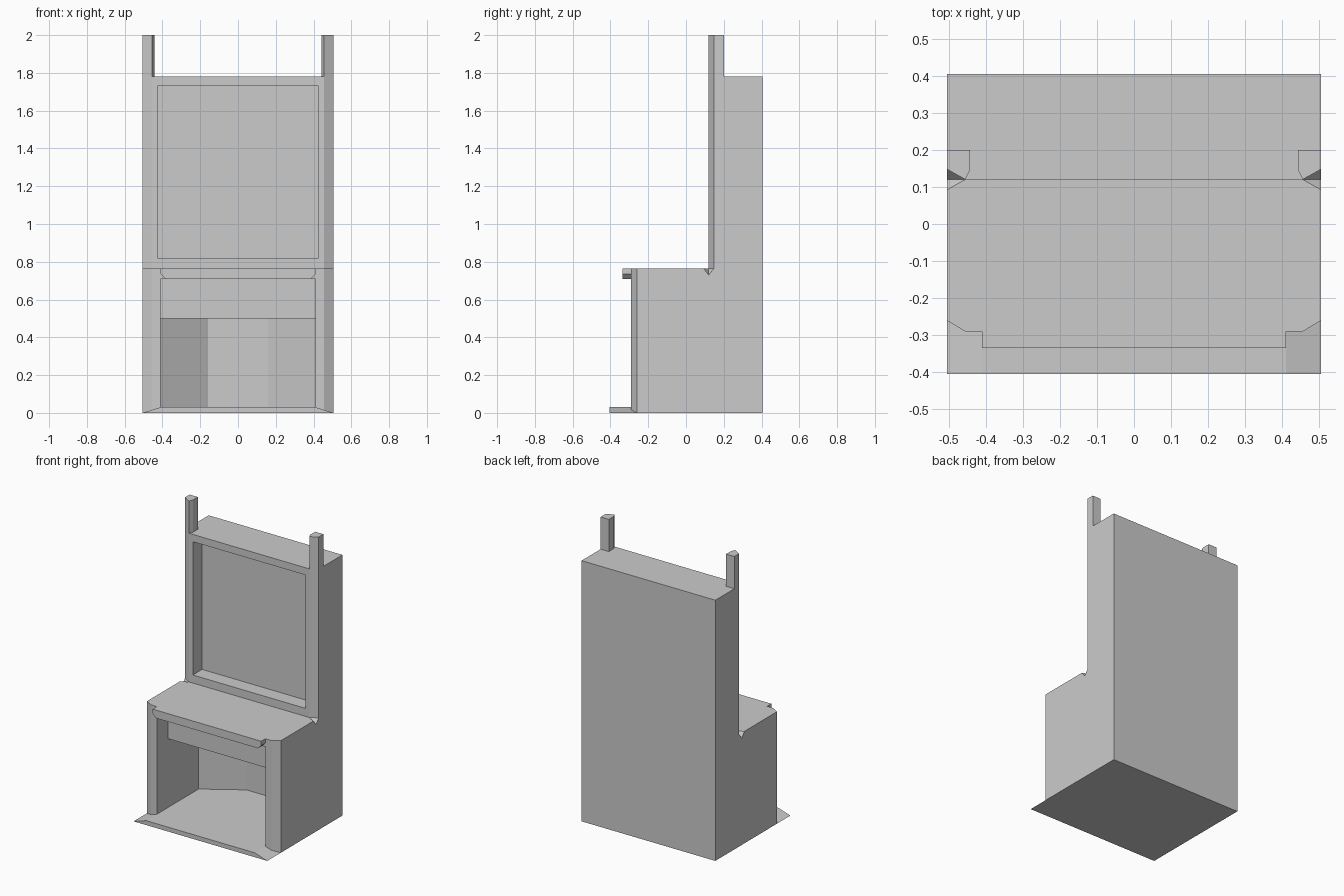
import bpy
import bmesh

cube = bpy.data.objects.get("Cube")
if cube:
    bpy.data.objects.remove(cube, do_unlink=True)

# Single plain grey
grey = bpy.data.materials.new("plain grey")
grey.use_nodes = True
colour = (0.6, 0.6, 0.6, 1)
grey.diffuse_color = colour
grey.node_tree.nodes["Principled BSDF"].inputs["Base Color"].default_value = colour

W = 0.505      # half width
BACK = 0.405   # rear plane
SEAT = 0.765   # desk top height
INNER = 0.41   # half width of the opening


def prism(name, outline, low, high, axis="z"):
    """Extrude an outline along z (outline in x, y) or along y (outline in x, z)."""
    place = (lambda p, t: (p[0], p[1], t)) if axis == "z" else (lambda p, t: (p[0], t, p[1]))
    bm = bmesh.new()
    face = bm.faces.new([bm.verts.new(place(p, low)) for p in outline])
    moved = bmesh.ops.extrude_face_region(bm, geom=[face])["geom"]
    shift = place((0, 0), high - low)
    bmesh.ops.translate(bm, vec=shift, verts=[v for v in moved if isinstance(v, bmesh.types.BMVert)])
    bmesh.ops.recalc_face_normals(bm, faces=bm.faces)
    return finish(name, bm)


def finish(name, bm):
    mesh = bpy.data.meshes.new(name)
    bm.to_mesh(mesh)
    bm.free()
    mesh.materials.append(grey)
    obj = bpy.data.objects.new(name, mesh)
    bpy.context.collection.objects.link(obj)
    return obj


def mirrored(half):
    """Close a half outline with its mirror image in x."""
    return half + [(-x, y) for x, y in reversed(half)]


def cut(target, cutters):
    """Subtract the cutters and apply the result."""
    bpy.context.view_layer.objects.active = target
    for cutter in cutters:
        mod = target.modifiers.new("cut", "BOOLEAN")
        mod.object = cutter
        mod.operation = "DIFFERENCE"
        mod.solver = "EXACT"
        bpy.ops.object.modifier_apply(modifier=mod.name)


# Lower desk body and upper cabinet, both with chamfered front corners
desk = prism("desk_body", mirrored([(0.455, -0.29), (W, -0.26), (W, BACK)]), 0, SEAT)
cabinet = prism("upper_cabinet", mirrored([(0.455, 0.12), (W, 0.148), (W, BACK)]), SEAT, 1.78)

# Knee space with angled rear walls, and the set-back drawer front above it
knee = prism("knee_cutter", mirrored([(INNER, -0.5), (INNER, 0.16), (0.16, 0.32)]), 0.03, 0.5)
drawer = prism("drawer_cutter", mirrored([(INNER, -0.5), (INNER, -0.17)]), 0.45, 0.71)

# Large framed recess
recess = prism("recess_cutter", mirrored([(0.425, 0.0), (0.425, 0.22)]), 0.82, 1.73)

# Small faceted notches where the posts meet the desk top
notches = []
for side in (-1, 1):
    bm = bmesh.new()
    bmesh.ops.create_icosphere(bm, subdivisions=1, radius=1)
    bm.clear()
    tips = [bm.verts.new((side * W + a * 0.05, 0.12 + b * 0.028, SEAT + c * 0.035))
            for a, b, c in ((1, 0, 0), (-1, 0, 0), (0, 1, 0), (0, -1, 0), (0, 0, 1), (0, 0, -1))]
    bmesh.ops.convex_hull(bm, input=tips)
    bmesh.ops.recalc_face_normals(bm, faces=bm.faces)
    notches.append(finish("notch_cutter", bm))

cut(desk, [knee, drawer] + notches)
cut(cabinet, [recess] + notches)
for helper in [knee, drawer, recess] + notches:
    bpy.data.objects.remove(helper, do_unlink=True)

# Desk top lip with clipped lower corners
prism("desk_lip", mirrored([(INNER, SEAT), (INNER, 0.735), (0.385, 0.71)]), -0.335, -0.28, "y")

# Front sill, sloping to the ground at both ends
prism("front_sill", mirrored([(INNER, 0.03), (W, 0)]), -0.405, -0.25, "y")

# Corner posts above the cabinet
for side, name in ((1, "left_post"), (-1, "right_post")):
    outline = [(0.455, 0.12), (W, 0.148), (W, 0.2), (0.443, 0.2), (0.443, 0.145)]
    prism(name, [(side * x, y) for x, y in outline], 1.78, 2)
